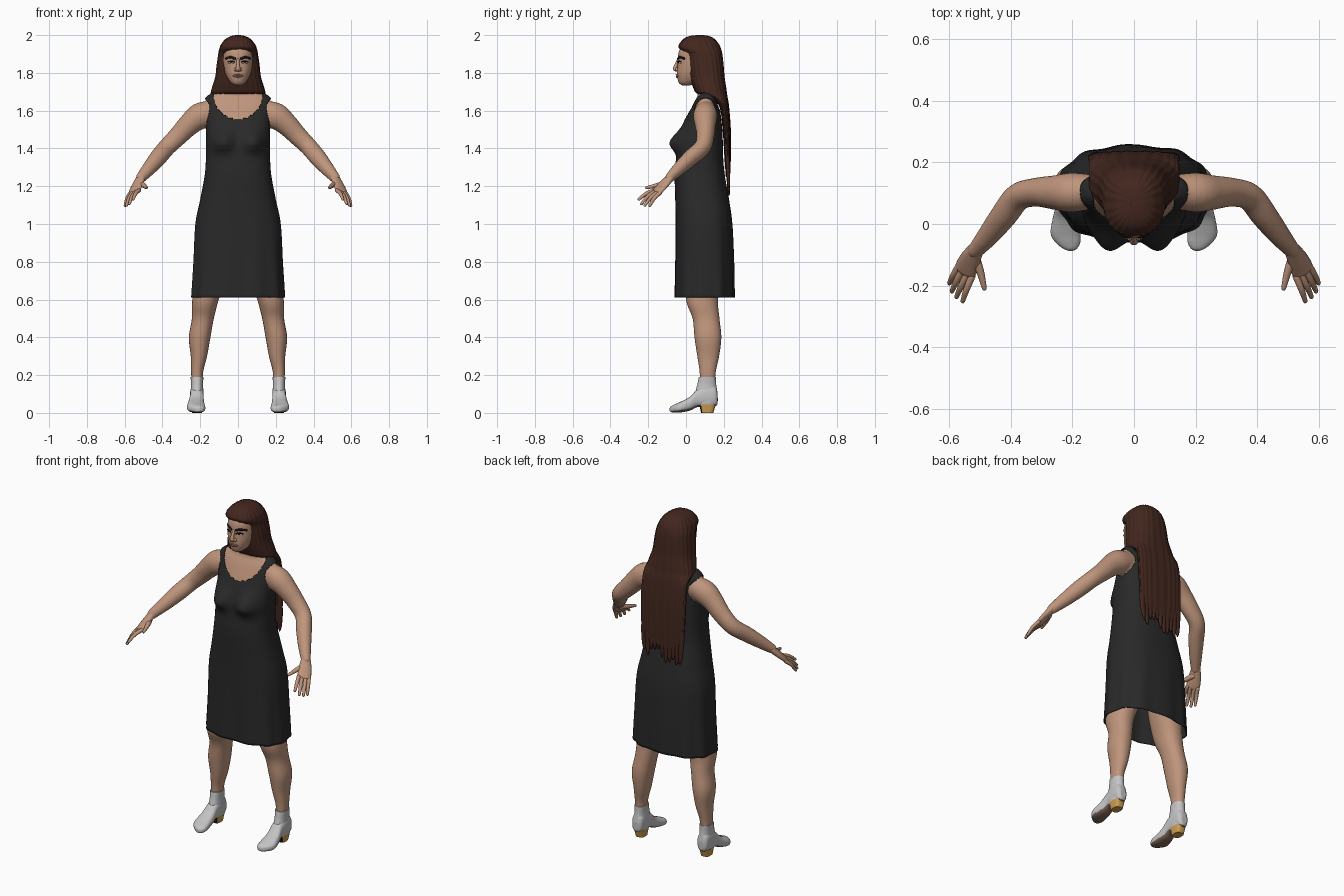
import bpy, bmesh, math, random
from mathutils import Vector

if "Cube" in bpy.data.objects:
    bpy.data.objects.remove(bpy.data.objects["Cube"])

random.seed(4)


def material(name, rgb):
    m = bpy.data.materials.new(name)
    m.diffuse_color = (*rgb, 1)
    m.use_nodes = True
    m.node_tree.nodes["Principled BSDF"].inputs["Base Color"].default_value = m.diffuse_color
    return m


SKIN = material("skin", (0.52, 0.30, 0.20))
DRESS = material("black cloth", (0.022, 0.022, 0.023))
HAIR = material("brown hair", (0.055, 0.02, 0.013))
BOOT = material("pale grey leather", (0.55, 0.55, 0.55))
SOLE = material("brown sole", (0.20, 0.13, 0.09))
HEEL = material("tan heel", (0.60, 0.34, 0.08))
DARK = material("near black", (0.01, 0.008, 0.007))
LIP = material("lip", (0.36, 0.16, 0.12))


def resample(rows, sub):
    """Smooth curve through rows of numbers."""
    out = []
    for i in range(len(rows) - 1):
        p0, p1 = rows[max(i - 1, 0)], rows[i]
        p2, p3 = rows[i + 1], rows[min(i + 2, len(rows) - 1)]
        for k in range(sub):
            t = k / sub
            out.append([0.5 * (2 * b + (c - a) * t + (2 * a - 5 * b + 4 * c - d) * t * t
                               + (3 * b - a - 3 * c + d) * t ** 3)
                        for a, b, c, d in zip(p0, p1, p2, p3)])
    return out + [list(rows[-1])]


def skin_rings(bm, rings, caps=True):
    vs = [[bm.verts.new(p) for p in r] for r in rings]
    n = len(vs[0])
    for a, b in zip(vs, vs[1:]):
        for i in range(n):
            j = (i + 1) % n
            bm.faces.new((a[i], a[j], b[j], b[i]))
    if caps:
        bm.faces.new(vs[0])
        bm.faces.new(vs[-1])


def finish(name, bm, mats, mirror=False, smooth=True):
    bmesh.ops.recalc_face_normals(bm, faces=bm.faces[:])
    me = bpy.data.meshes.new(name)
    for f in bm.faces:
        f.smooth = smooth and len(f.verts) < 5
    bm.to_mesh(me)
    bm.free()
    for m in mats:
        me.materials.append(m)
    ob = bpy.data.objects.new(name, me)
    bpy.context.collection.objects.link(ob)
    if mirror:
        ob.modifiers.new("mirror", "MIRROR").use_mirror_merge = False
    return ob


def power(v, e):
    return math.copysign(abs(v) ** (2 / e), v)


def loft(bm, rows, n=40, sub=5, e=2.2, along="z", caps=True, shape=None):
    """Rows: station, half width, low side, high side, centre x."""
    rings = []
    for s, w, lo, hi, cx in resample([(*r, 0)[:5] for r in rows], sub):
        ring = []
        for i in range(n):
            t = math.tau * i / n
            x = cx + max(w, 0.001) * power(math.cos(t), e)
            d = (lo + hi) / 2 + (hi - lo) / 2 * power(math.sin(t), e)
            p = Vector((x, d, s) if along == "z" else (x, s, d))
            ring.append(shape(p, t) if shape else p)
        rings.append(ring)
    skin_rings(bm, rings, caps)


def tube(bm, pts, ref=(0, 1, 0), n=16, sub=4):
    """Round-ended tube. Points: x, y, z, side radius, depth radius."""
    path = resample(pts, sub)
    pos = [Vector(p[:3]) for p in path]
    rings = []
    for i, p in enumerate(path):
        t = (pos[min(i + 1, len(pos) - 1)] - pos[max(i - 1, 0)]).normalized()
        side = t.cross(Vector(ref)).normalized()
        up = side.cross(t)
        steps = [(0, 1)]
        if i == 0:
            steps = [(-0.9, 0.4), (-0.6, 0.8), (0, 1)]
        elif i == len(path) - 1:
            steps = [(0, 1), (0.6, 0.8), (0.9, 0.4)]
        for off, k in steps:
            c = pos[i] + t * off * min(p[3], p[4])
            rings.append([c + side * p[3] * k * math.cos(math.tau * j / n)
                          + up * p[4] * k * math.sin(math.tau * j / n) for j in range(n)])
    skin_rings(bm, rings)


# Torso profile shared by the body and the dress
TORSO = [(.61, .247, -.06, .255), (.8, .236, -.057, .253), (1.0, .226, -.055, .245),
         (1.13, .2, -.057, .228), (1.26, .176, -.06, .205), (1.35, .17, -.052, .197),
         (1.43, .17, -.04, .195), (1.5, .17, -.025, .192), (1.57, .174, 0, .185),
         (1.63, .18, .025, .176), (1.66, .178, .04, .168), (1.68, .16, .052, .16),
         (1.70, .125, .055, .152), (1.72, .085, .05, .145), (1.75, .06, .04, .135),
         (1.80, .055, .03, .125)]

# Body: torso, neck and arms blended into one skin
bm = bmesh.new()
loft(bm, [(z - .006, w - .008, a + .008, b - .008) if z < 1.74 else (z, w, a, b)
          for z, w, a, b in TORSO[5:]], e=2.5)
for s in (-1, 1):
    tube(bm, [(s * x, y, z, a, b) for x, y, z, a, b in (
        (.13, .105, 1.595, .06, .055), (.20, .102, 1.572, .07, .064),
        (.255, .102, 1.53, .06, .056), (.315, .103, 1.468, .052, .047),
        (.375, .088, 1.408, .047, .044), (.42, .03, 1.355, .046, .042),
        (.47, -.035, 1.295, .038, .035), (.515, -.088, 1.243, .028, .025))], n=28)
body = finish("body", bm, [SKIN])
rm = body.modifiers.new("blend", "REMESH")
rm.mode, rm.voxel_size, rm.use_smooth_shade = "VOXEL", .008, True
sm = body.modifiers.new("soften", "SMOOTH")
sm.factor, sm.iterations = .5, 5

# Hands
bm = bmesh.new()
PALM = (.5, -.47, .7)
tube(bm, [(.512, -.083, 1.248, .026, .021), (.53, -.115, 1.212, .035, .018),
          (.545, -.146, 1.18, .038, .014), (.549, -.155, 1.172, .034, .012)], PALM)
for base, tip in (((.524, -.168, 1.178), (.555, -.25, 1.13)),
                  ((.540, -.163, 1.172), (.575, -.236, 1.107)),
                  ((.556, -.150, 1.168), (.590, -.218, 1.098)),
                  ((.568, -.136, 1.166), (.598, -.192, 1.097))):
    b, t = Vector(base), Vector(tip)
    mid = (b + t) / 2 + Vector((.003, -.003, .006))
    tube(bm, [(*b, .0115, .011), (*mid, .0105, .010), (*t, .0075, .007)], PALM, n=12)
tube(bm, [(.515, -.11, 1.215, .017, .016), (.498, -.155, 1.204, .013, .012),
          (.485, -.208, 1.192, .008, .008)], PALM, n=12)
finish("hands", bm, [SKIN], mirror=True)

# Legs
bm = bmesh.new()
loft(bm, [(.95, .085, 0, .2, .12), (.75, .085, 0, .19, .14), (.6, .07, 0, .17, .172),
          (.5, .058, .035, .177, .186), (.4, .057, .045, .187, .203),
          (.3, .043, .06, .175, .207), (.22, .032, .072, .158, .216),
          (.15, .029, .075, .152, .217)])
finish("legs", bm, [SKIN], mirror=True)


# Dress: bust, soft folds, then neckline and armholes removed
def drape(p, t):
    if math.sin(t) < 0:
        up = .065 if p.z > 1.43 else .05
        p.y -= .055 * math.exp(-((abs(p.x) - .085) / .06) ** 2 - ((p.z - 1.43) / up) ** 2)
    fold = .004 * min(max((1.1 - p.z) / .5, 0), 1) * math.cos(11 * t + 1)
    return p + Vector((math.cos(t), math.sin(t), 0)) * fold


bm = bmesh.new()
loft(bm, TORSO, n=128, sub=8, e=2.5, caps=False, shape=drape)
gone = []
for f in bm.faces:
    c = f.calc_center_median()
    deep = .135 if c.y < .1 else .09
    neck = (c.x / .133) ** 2 + (max(0, 1.69 - c.z) / deep) ** 2 < 1
    arm = abs(c.x) > .12 and ((c.y - .103) / .062) ** 2 + ((c.z - 1.585) / .082) ** 2 < 1
    if neck or arm or c.z > 1.705:
        gone.append(f)
bmesh.ops.delete(bm, geom=gone, context="FACES")
dress = finish("dress", bm, [DRESS])
dress.modifiers.new("cloth thickness", "SOLIDIFY").thickness = .004

# Head
HEAD = [(1.733, .015, -.018, .02), (1.745, .036, -.036, .05), (1.77, .055, -.045, .10),
        (1.80, .068, -.048, .13), (1.84, .077, -.045, .15), (1.88, .08, -.043, .16),
        (1.92, .078, -.035, .16), (1.96, .06, -.005, .14), (1.985, .02, .03, .09)]


def face_y(x, z):
    for a, b in zip(HEAD, HEAD[1:]):
        if a[0] <= z <= b[0]:
            k = (z - a[0]) / (b[0] - a[0])
            _, w, lo, hi = [p + (q - p) * k for p, q in zip(a, b)]
            return (lo + hi) / 2 - (hi - lo) / 2 * (1 - (abs(x) / w) ** 2.2) ** (1 / 2.2)


def on_face(pts, a, b, out=0):
    return [(x, face_y(x, z) - out, z, a, b) for x, z in pts]


bm = bmesh.new()
loft(bm, HEAD)
tube(bm, [(0, -.040, 1.872, .007, .006), (0, -.052, 1.842, .009, .009),
          (0, -.058, 1.822, .013, .011), (0, -.050, 1.812, .013, .006)])
for s in (-1, 1):
    tube(bm, [(s * .013, -.047, 1.822, .008, .008), (s * .014, -.047, 1.816, .008, .008)])
finish("head", bm, [SKIN])

# Facial details
bm = bmesh.new()
tube(bm, on_face([(.014, 1.874), (.038, 1.883), (.064, 1.876)], .0065, .004, .001))
finish("eyebrows", bm, [DARK], mirror=True)
bm = bmesh.new()
tube(bm, on_face([(.022, 1.855), (.034, 1.857), (.048, 1.855)], .0055, .003))
finish("eyes", bm, [BOOT], mirror=True)
bm = bmesh.new()
tube(bm, on_face([(.018, 1.857), (.034, 1.863), (.052, 1.857)], .0035, .003, .002))
tube(bm, on_face([(.032, 1.857), (.038, 1.857)], .0055, .002, .003))
finish("lashes_and_irises", bm, [DARK], mirror=True)
bm = bmesh.new()
for z, w, r in ((1.790, .024, .004), (1.779, .021, .005)):
    tube(bm, on_face([(-w, 1.785), (0, z), (w, 1.785)], r, .006, .002))
finish("lips", bm, [LIP])


# Hair: cap flowing into a long sheet, with loose ends
def ridges(p, t):
    return p + Vector((math.cos(t), math.sin(t), 0)) * .0015 * math.cos(23 * t)


bm = bmesh.new()
loft(bm, [(2.0, .01, .06, .09), (1.995, .035, .02, .12), (1.98, .065, -.012, .15),
          (1.95, .09, -.036, .175), (1.932, .097, -.037, .183), (1.915, .102, -.02, .188),
          (1.895, .105, 0, .192), (1.84, .113, .008, .198), (1.78, .12, .02, .203),
          (1.72, .138, .04, .212), (1.69, .145, .06, .216), (1.665, .146, .13, .22),
          (1.62, .145, .178, .227), (1.5, .148, .195, .236), (1.35, .143, .205, .236),
          (1.25, .13, .212, .232)], n=120, e=2.5, shape=ridges)
for i in range(11):
    x = -.125 + .025 * i
    end = random.uniform(1.15, 1.23)
    tube(bm, [(x, .216, 1.42, .018, .012), (x, .222, 1.3, .018, .011),
              (x * .97, .226, end + .03, .012, .008), (x * .95, .228, end, .004, .004)], n=10)
finish("hair", bm, [HAIR])

# Boots: shaft and foot, sole coloured by face direction
bm = bmesh.new()
loft(bm, [(.19, .034, .068, .158, .217), (.15, .032, .06, .16, .217), (.11, .034, .05, .166, .217),
          (.06, .034, .05, .168, .218), (.038, .03, .06, .16, .218)])
loft(bm, [(.168, .015, .05, .10, .218), (.155, .032, .035, .14, .218), (.11, .036, .032, .15, .218),
          (.06, .036, .03, .125, .218), (.02, .042, .012, .085, .221), (-.03, .048, .002, .058, .222),
          (-.06, .040, .002, .045, .214), (-.08, .022, .004, .035, .207),
          (-.087, .006, .012, .025, .205)], e=2.5, along="y")
bmesh.ops.recalc_face_normals(bm, faces=bm.faces[:])
for f in bm.faces:
    if f.normal.z < -.6 and f.calc_center_median().z < .05:
        f.material_index = 1
finish("boots", bm, [BOOT, SOLE], mirror=True)

# Boot heels with a dark front face
bm = bmesh.new()
loft(bm, [(0, .026, .08, .145, .218), (.045, .032, .07, .158, .218)], n=24, sub=1, e=3)
bmesh.ops.recalc_face_normals(bm, faces=bm.faces[:])
for f in bm.faces:
    if f.normal.y < -.7:
        f.material_index = 1
finish("boot_heels", bm, [HEEL, DARK], mirror=True, smooth=False)
